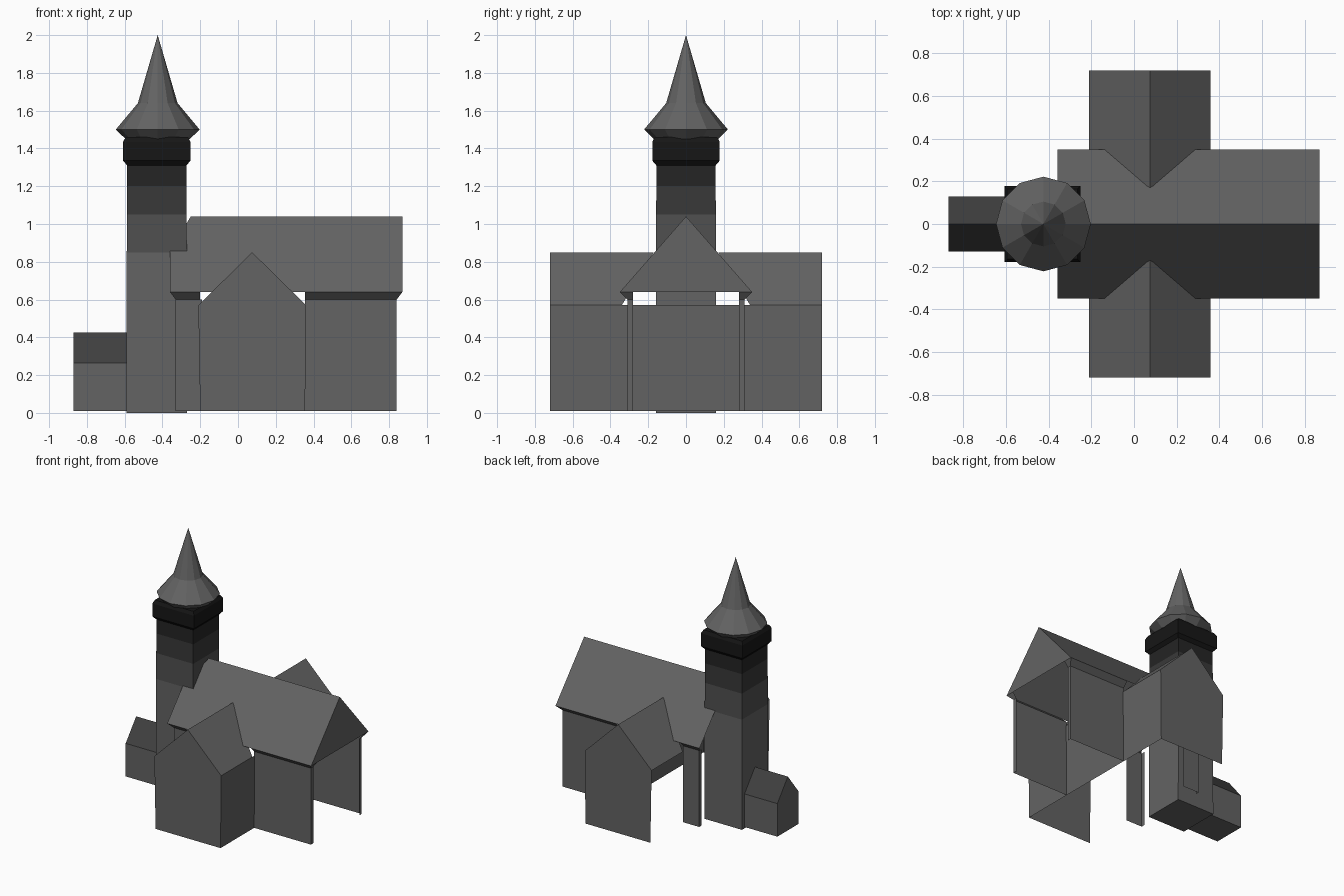
import bpy, bmesh, math

if "Cube" in bpy.data.objects:
    bpy.data.objects.remove(bpy.data.objects["Cube"])


def grey(value):
    name = "grey_%03d" % round(value * 1000)
    m = bpy.data.materials.get(name) or bpy.data.materials.new(name)
    m.diffuse_color = (value, value, value, 1)
    m.use_nodes = True
    m.node_tree.nodes["Principled BSDF"].inputs["Base Color"].default_value = m.diffuse_color
    return m


def build(name, polys, mirror=False, loc=(0, 0, 0), shade=0.125):
    """Flat-faced mesh from polygons; optionally mirrored across y = 0."""
    bm = bmesh.new()
    for p in polys:
        bm.faces.new([bm.verts.new(v) for v in p])
    bmesh.ops.remove_doubles(bm, verts=bm.verts, dist=0.0005)
    me = bpy.data.meshes.new(name)
    bm.to_mesh(me)
    bm.free()
    me.materials.append(grey(shade))
    ob = bpy.data.objects.new(name, me)
    ob.location = loc
    bpy.context.collection.objects.link(ob)
    if mirror:
        m = ob.modifiers.new("mirror", 'MIRROR')
        m.use_axis = (False, True, False)
    return ob


def rings(name, profile, sides, loc, turn=0.0, shade=0.125):
    """Stack of regular polygons given as (radius, height)."""
    rows = [[(r * math.cos(turn + 2 * math.pi * i / sides),
              r * math.sin(turn + 2 * math.pi * i / sides), z)
             for i in range(sides)] for r, z in profile if r > 0]
    polys = [rows[0][::-1]]
    for a, b in zip(rows, rows[1:]):
        polys += [[a[i], a[(i + 1) % sides], b[(i + 1) % sides], b[i]] for i in range(sides)]
    if profile[-1][0] == 0:
        tip = (0, 0, profile[-1][1])
        polys += [[rows[-1][i], rows[-1][(i + 1) % sides], tip] for i in range(sides)]
    else:
        polys.append(rows[-1])
    return build(name, polys, loc=loc, shade=shade)


# Nave walls: sides only, the east end is open below the gable
def side_wall(x0, x1):
    return [(x1, .31, 0.01), (x0, .31, 0.01), (x0, .31, .6), (x1, .31, .6)]


build("nave_walls", [
    side_wall(.355, .84), side_wall(-.33, -.19),
    [(-.33, .31, 0.01), (-.33, .28, 0.01), (-.33, .28, .6), (-.33, .31, .6)],
    [(.84, .28, 0.01), (.84, .31, 0.01), (.84, .31, .6), (.84, .28, .6)],
], mirror=True)


# Nave roof with gable and eave undersides
def soffit(x0, x1, w0, w1):
    return [(x0, .35, .64), (x1, .35, .64), (w1, .31, .6), (w0, .31, .6)]


build("nave_roof", [
    [(.87, .35, .64), (-.36, .35, .64), (-.36, .16, .857), (-.25, 0, 1.04), (.87, 0, 1.04)],
    [(.87, 0, .64), (.87, .35, .64), (.87, 0, 1.04)],
    [(.84, .28, .6), (.84, .31, .6), (.87, .35, .64), (.87, .28, .64)],
    soffit(.355, .87, .355, .84), soffit(-.36, -.2, -.33, -.2),
], mirror=True)

# Transept: end gables and the east wall, open on the west
build("transept_walls", [
    [(.355, .72, 0.01), (-.2, .72, 0.01), (-.21, .72, .57), (.075, .72, .85), (.36, .72, .57)],
    [(.355, 0, 0.01), (.355, .72, 0.01), (.36, .72, .57), (.36, 0, .57)],
], mirror=True)
build("transept_roof", [
    [(.36, .34, .57), (.36, .72, .57), (.075, .72, .85), (.075, .17, .85)],
    [(-.21, .72, .57), (-.21, .34, .57), (.075, .17, .85), (.075, .72, .85)],
], mirror=True)

# Tower, darkening towards the belfry band, and spire
axis = (-.43, 0, 0)
q = math.sqrt(2)
turn = math.pi / 4
tower = rings("tower", [(.16 * q, 0), (.159 * q, .85), (.158 * q, 1.05), (.157 * q, 1.2),
                        (.157 * q, 1.32)], 4, axis, turn)
for value in (.08, .04, .018):
    tower.data.materials.append(grey(value))
for face in tower.data.polygons:
    face.material_index = sum(face.center.z > z for z in (.9, 1.1, 1.22))
rings("belfry_band", [(.157 * q, 1.31), (.178 * q, 1.335), (.178 * q, 1.435), (.165 * q, 1.46)],
      4, axis, turn, shade=.008)
rings("spire", [(.17, 1.45), (.222, 1.5), (.105, 1.64), (0, 2.0)], 12, (-.425, 0, 0))

# Small gabled porch on the west side, with a darker roof
half = [(-.128, .01), (.128, .01), (.128, .265), (0, .425), (-.128, .265)]
west = [(-.87, y, z) for y, z in half]
east = [(-.585, y, z) for y, z in half]
porch = build("porch", [west[::-1]] +
              [[west[i], west[(i + 1) % 5], east[(i + 1) % 5], east[i]] for i in range(5)])
porch.data.materials.append(grey(.05))
for face in porch.data.polygons:
    face.material_index = int(face.center.z > .3)
